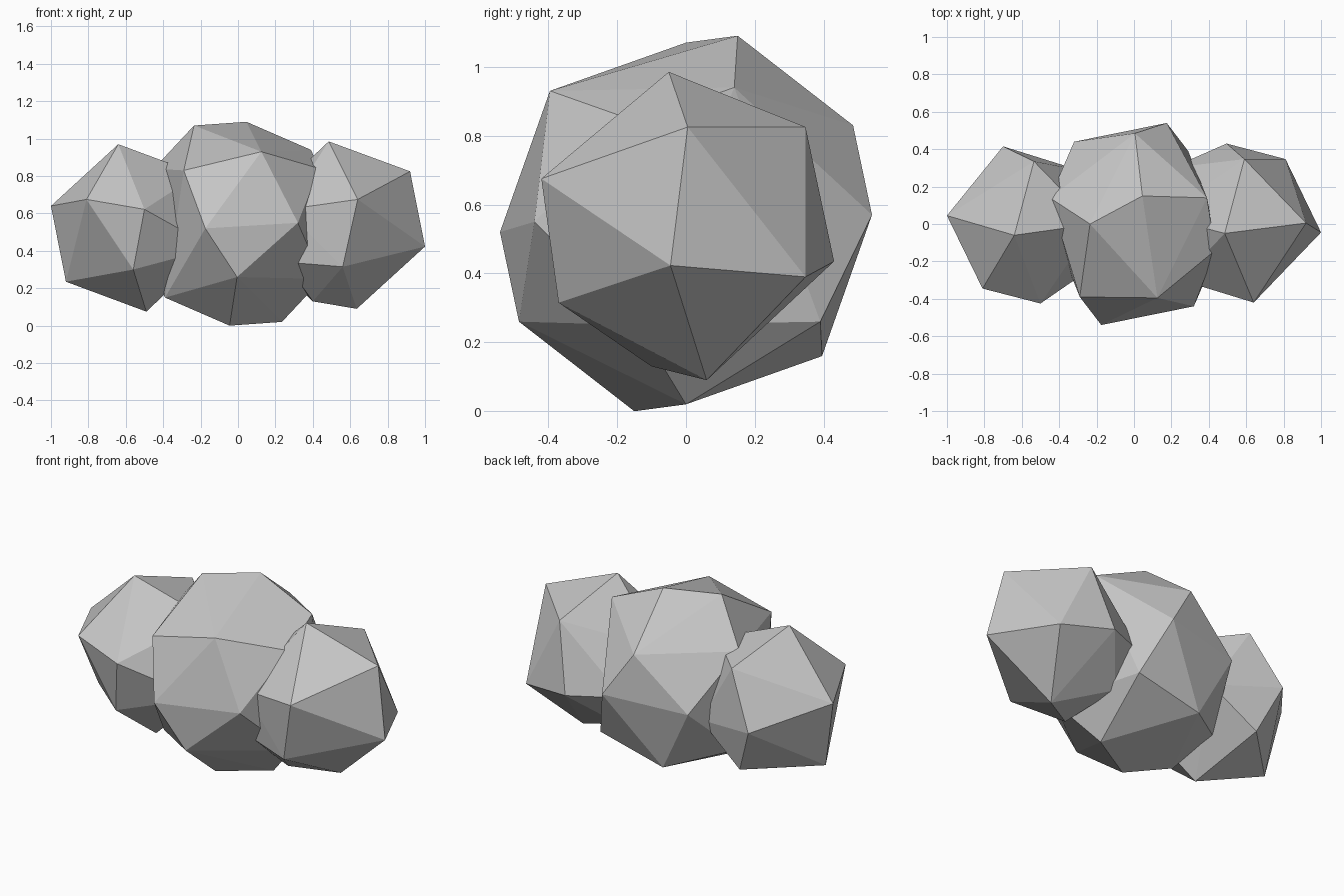
import bpy, bmesh
from mathutils import Vector

stone = bpy.data.materials.new("stone_grey")
stone.diffuse_color = (0.56, 0.56, 0.56, 1)


def boulder(name, corners):
    """Faceted boulder: the convex hull of its corner points."""
    bm = bmesh.new()
    for p in corners:
        bm.verts.new(p)
    bmesh.ops.convex_hull(bm, input=bm.verts[:])
    loose = [v for v in bm.verts if not v.link_faces]
    bmesh.ops.delete(bm, geom=loose, context='VERTS')
    bmesh.ops.recalc_face_normals(bm, faces=bm.faces[:])
    me = bpy.data.meshes.new(name)
    bm.to_mesh(me)
    bm.free()
    me.materials.append(stone)
    bpy.context.collection.objects.link(bpy.data.objects.new(name, me))


# Large middle boulder: ten corners and their opposites
centre = Vector((0, 0, 0.545))
half = [Vector(p) for p in (
    (-0.235, 0.0, 0.525), (0.045, 0.15, 0.545), (-0.29, -0.39, 0.285),
    (0.125, -0.395, 0.385), (-0.175, -0.54, -0.025), (0.32, -0.44, 0.005),
    (-0.005, -0.485, -0.285), (0.39, 0.14, 0.395), (0.435, -0.14, 0.295),
    (-0.45, 0.14, 0.295))]
boulder("middle_boulder", [centre + s * p for p in half for s in (1, -1)])

# Right boulder: outer corners, then those sunk into the middle one
boulder("right_boulder", [
    (0.485, -0.05, 0.985), (0.92, 0.005, 0.825), (0.59, 0.347, 0.825),
    (0.81, 0.347, 0.39), (0.64, -0.42, 0.675), (1.0, -0.045, 0.423),
    (0.495, 0.43, 0.435), (0.56, -0.37, 0.315), (0.635, 0.06, 0.09),
    (0.40, -0.10, 0.13), (0.25, -0.30, 0.62), (0.25, -0.27, 0.34),
    (0.20, 0.30, 0.45), (0.30, 0.20, 0.23), (0.14, 0.04, 0.66)])

# Left boulder
boulder("left_boulder", [
    (-0.64, -0.06, 0.97), (-0.92, 0.0, 0.235), (-0.535, 0.335, 0.835),
    (-0.81, -0.345, 0.675), (-0.50, -0.425, 0.622), (-1.0, 0.045, 0.64),
    (-0.70, 0.415, 0.522), (-0.56, -0.35, 0.30), (-0.49, -0.07, 0.075),
    (-0.585, 0.33, 0.245), (-0.13, -0.17, 0.415), (-0.30, 0.29, 0.45),
    (-0.21, 0.0, 0.81)])
